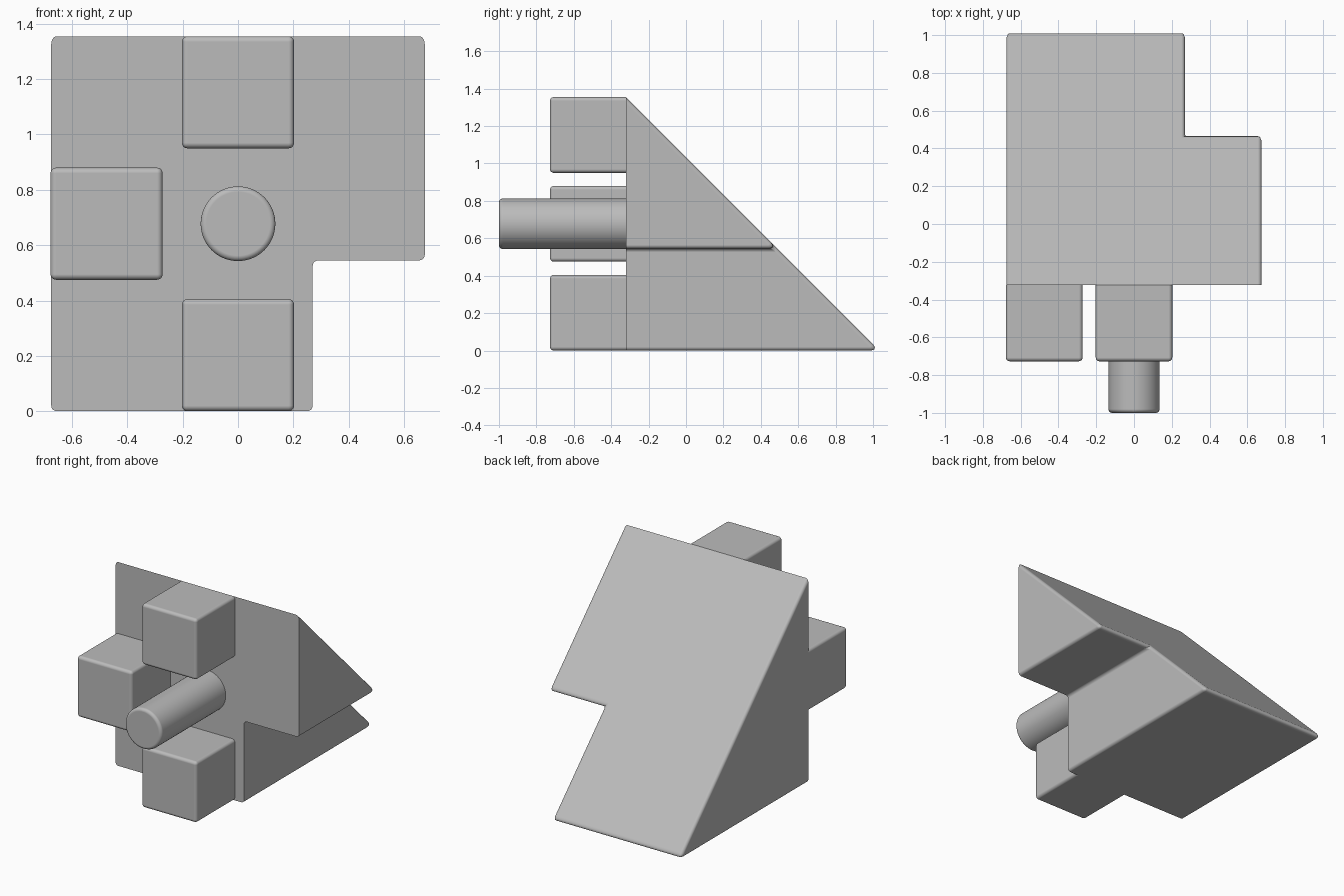
import bpy, bmesh, math

cube = bpy.data.objects.get("Cube")
if cube:
    bpy.data.objects.remove(cube, do_unlink=True)

HALF = 0.675      # half width of the body
TOP = 1.355       # total height
FRONT = -0.322    # front plane of the body
BLOCK = 0.405     # edge length of the square blocks
RADIUS = 0.02     # edge rounding
TIP = 0.048       # rounding width on the sharp wedge tips

grey = bpy.data.materials.new("plain grey")
grey.use_nodes = True
colour = (0.5, 0.5, 0.5, 1)
grey.diffuse_color = colour
grey.node_tree.nodes["Principled BSDF"].inputs["Base Color"].default_value = colour


def finish(name, bm, width, weight):
    """Make an object whose edges are rounded by weight(edge)."""
    bmesh.ops.recalc_face_normals(bm, faces=bm.faces)
    layer = bm.edges.layers.float.new("bevel_weight_edge")
    for e in bm.edges:
        e[layer] = weight(e)
    mesh = bpy.data.meshes.new(name)
    bm.to_mesh(mesh)
    bm.free()
    mesh.materials.append(grey)
    ob = bpy.data.objects.new(name, mesh)
    bpy.context.collection.objects.link(ob)
    bev = ob.modifiers.new("rounding", "BEVEL")
    bev.limit_method = "WEIGHT"
    bev.width = width
    bev.segments = 5
    bev.use_clamp_overlap = False
    bev.harden_normals = True
    bpy.ops.object.select_all(action="DESELECT")
    ob.select_set(True)
    bpy.context.view_layer.objects.active = ob
    bpy.ops.object.shade_smooth_by_angle(angle=math.radians(40))
    return ob


def on_plane(e, y):
    return all(abs(v.co.y - y) < 1e-4 for v in e.verts)


# Wedge body: notched profile swept back to a 45 degree slope
profile = [(-HALF, 0), (0.27, 0), (0.27, 0.545), (HALF, 0.545),
           (HALF, TOP), (-HALF, TOP)]
bm = bmesh.new()
front = [bm.verts.new((x, FRONT, z)) for x, z in profile]
back = [bm.verts.new((x, FRONT + TOP - z, z)) if z < TOP else f
        for (x, z), f in zip(profile, front)]
bm.faces.new(front)
bm.faces.new(back)
for i in range(len(profile)):
    j = (i + 1) % len(profile)
    ring = list(dict.fromkeys((front[i], front[j], back[j], back[i])))
    if len(ring) > 2:
        bm.faces.new(ring)


def wedge_weight(e):
    if on_plane(e, FRONT):
        return 0
    a, b = (v.co for v in e.verts)
    return 1 if abs(a.z - b.z) < 1e-4 and abs(a.y - b.y) < 1e-4 else RADIUS / TIP


finish("wedge_body", bm, TIP, wedge_weight)

# Square blocks on the front face
mid = TOP / 2
reach = (TOP - BLOCK) / 2
for name, x, z in (("top_block", 0, mid + reach),
                   ("bottom_block", 0, mid - reach),
                   ("right_block", -reach, mid)):
    bm = bmesh.new()
    bmesh.ops.create_cube(bm, size=BLOCK)
    bmesh.ops.translate(bm, verts=bm.verts, vec=(x, FRONT - BLOCK / 2, z))
    finish(name, bm, RADIUS, lambda e: 0 if on_plane(e, FRONT) else 1)

# Central round peg
bm = bmesh.new()
length = 1 + FRONT
bmesh.ops.create_cone(bm, cap_ends=True, segments=64, radius1=0.135,
                      radius2=0.135, depth=length)
for v in bm.verts:
    x, y, z = v.co
    v.co = (x, z - 1 + length / 2, y + mid)
finish("round_peg", bm, RADIUS, lambda e: 1 if on_plane(e, -1) else 0)
